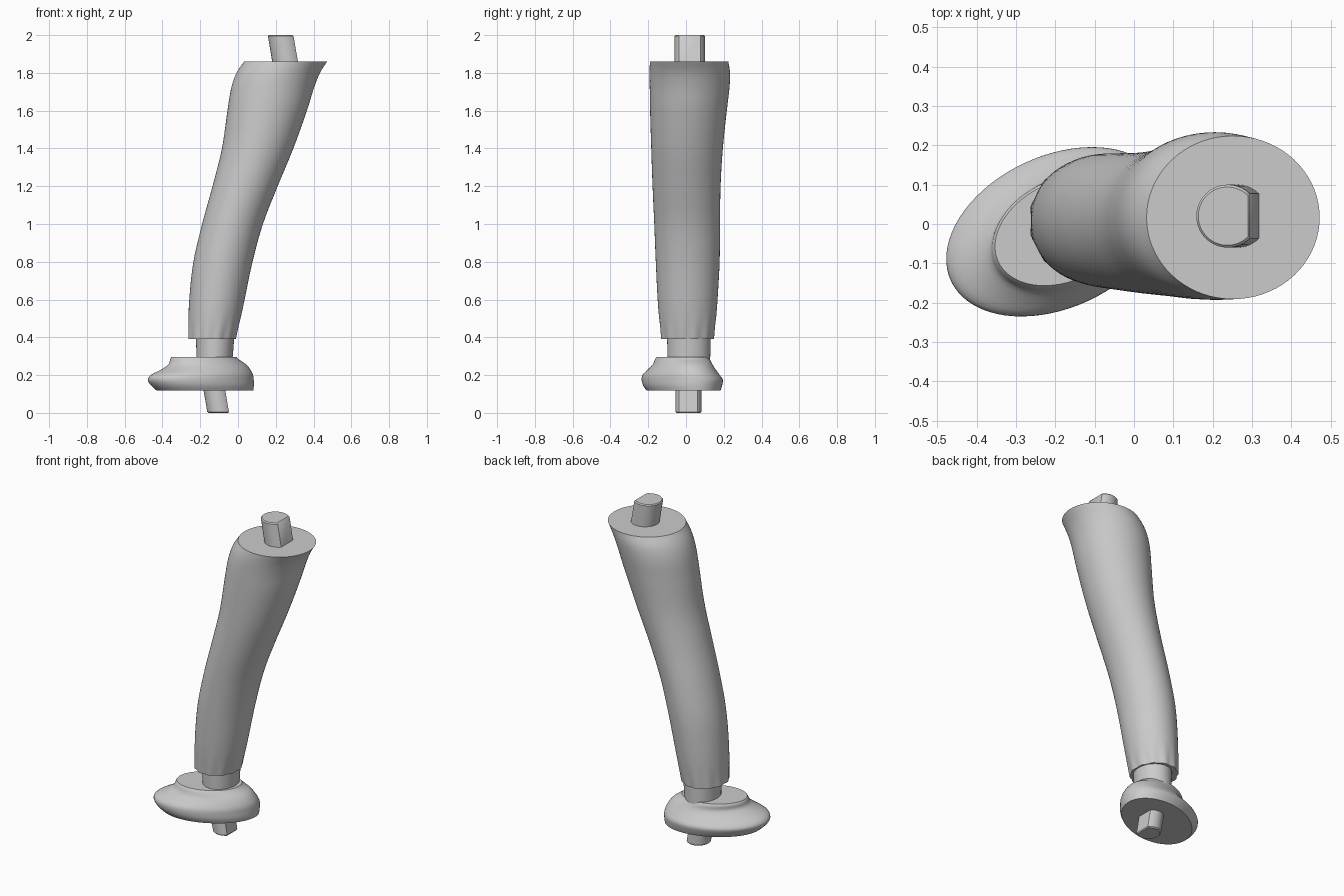
import bpy, bmesh, math

if "Cube" in bpy.data.objects:
    bpy.data.objects.remove(bpy.data.objects["Cube"], do_unlink=True)

grey = bpy.data.materials.new("light grey")
grey.use_nodes = True
grey.diffuse_color = (0.6, 0.6, 0.6, 1)
grey.node_tree.nodes["Principled BSDF"].inputs["Base Color"].default_value = (0.6, 0.6, 0.6, 1)


def loft(name, rings):
    """Skin a stack of equal-length rings, listed bottom to top, and cap both ends."""
    bm = bmesh.new()
    loops = [[bm.verts.new(p) for p in ring] for ring in rings]
    n = len(loops[0])
    for low, high in zip(loops, loops[1:]):
        for i in range(n):
            j = (i + 1) % n
            bm.faces.new((low[i], low[j], high[j], high[i]))
    bm.faces.new(loops[0][::-1])
    bm.faces.new(loops[-1])
    mesh = bpy.data.meshes.new(name)
    bm.to_mesh(mesh)
    bm.free()
    mesh.materials.append(grey)
    obj = bpy.data.objects.new(name, mesh)
    bpy.context.collection.objects.link(obj)
    bpy.ops.object.select_all(action="DESELECT")
    obj.select_set(True)
    bpy.context.view_layer.objects.active = obj
    bpy.ops.object.shade_smooth_by_angle(angle=math.radians(35))
    return obj


def ellipse(z, cx, cy, a, b, turn=0.0, ripple=0.0, n=72):
    c, s = math.cos(turn), math.sin(turn)
    ring = []
    for i in range(n):
        t = math.tau * i / n
        k = 1 - ripple * (0.5 + 0.5 * math.cos(12 * t))
        u, v = a * k * math.cos(t), b * k * math.sin(t)
        ring.append((cx + u * c - v * s, cy + u * s + v * c, z))
    return ring


def smooth_sections(keys, steps=5):
    """Catmull-Rom interpolation between key sections."""
    out = []
    for i in range(len(keys) - 1):
        p0, p1, p2, p3 = (keys[max(0, min(len(keys) - 1, i + d))] for d in (-1, 0, 1, 2))
        for k in range(steps):
            t = k / steps
            out.append([0.5 * (2 * q + (r - p) * t + (2 * p - 5 * q + 4 * r - s) * t ** 2
                               + (3 * q - p - 3 * r + s) * t ** 3)
                        for p, q, r, s in zip(p0, p1, p2, p3)])
    return out + [keys[-1]]


# Curved handle: z, x min, x max, y min, y max; puckered at the lower end
handle_keys = [
    (0.39, -0.267, -0.008, -0.135, 0.152),
    (0.60, -0.258, 0.035, -0.150, 0.167),
    (0.80, -0.236, 0.077, -0.160, 0.178),
    (1.00, -0.190, 0.132, -0.168, 0.180),
    (1.20, -0.135, 0.210, -0.177, 0.183),
    (1.40, -0.085, 0.293, -0.184, 0.195),
    (1.60, -0.056, 0.365, -0.190, 0.216),
    (1.72, -0.036, 0.402, -0.192, 0.230),
    (1.80, -0.008, 0.434, -0.193, 0.233),
    (1.86, 0.032, 0.472, -0.191, 0.224),
]
rings = []
for z, x0, x1, y0, y1 in smooth_sections(handle_keys):
    pucker = 0.05 * max(0.0, 1 - (z - 0.39) / 0.13)
    rings.append(ellipse(z, (x0 + x1) / 2, (y0 + y1) / 2,
                         (x1 - x0) / 2, (y1 - y0) / 2, ripple=pucker))
loft("handle", rings)

# Collar between handle and guard
loft("collar", [ellipse(0.27, -0.125, 0.015, 0.095, 0.113),
                ellipse(0.42, -0.12, 0.015, 0.102, 0.115)])

# Oval stepped guard, turned about the vertical: z, centre x, centre y, radii
guard_keys = [
    (0.118, -0.175, -0.013, 0.270, 0.175),
    (0.145, -0.188, -0.018, 0.287, 0.188),
    (0.175, -0.197, -0.020, 0.296, 0.193),
    (0.202, -0.190, -0.026, 0.285, 0.181),
    (0.230, -0.170, -0.022, 0.249, 0.160),
    (0.257, -0.162, -0.018, 0.217, 0.142),
    (0.282, -0.177, -0.019, 0.192, 0.134),
    (0.295, -0.180, -0.019, 0.182, 0.126),
]
loft("guard", [ellipse(*k, turn=math.radians(25)) for k in smooth_sections(guard_keys, 3)])


def tang(name, x, y, z0, z1, radius, flat, chamfer_low, chamfer_high):
    """Slanted round peg with one flat side; x is the centre at height z0."""
    c = 0.006
    levels = [(z0, c if chamfer_low else 0), (z0 + c, 0),
              (z1 - c, 0), (z1, c if chamfer_high else 0)]
    edge = math.acos(flat / radius)
    n = 40
    rings = []
    for z, inset in levels:
        cx = x - 0.17 * (z - z0)
        r = 1 - inset / radius
        rings.append([(cx + radius * r * math.cos(t), y + radius * r * math.sin(t), z)
                      for t in (edge + (math.tau - 2 * edge) * i / n for i in range(n + 1))])
    return loft(name, rings)


# Pegs at both ends
tang("upper_tang", 0.268, 0.02, 1.82, 2.0, 0.08, 0.056, False, True)
tang("lower_tang", -0.094, 0.013, 0.0, 0.16, 0.068, 0.047, True, False)
